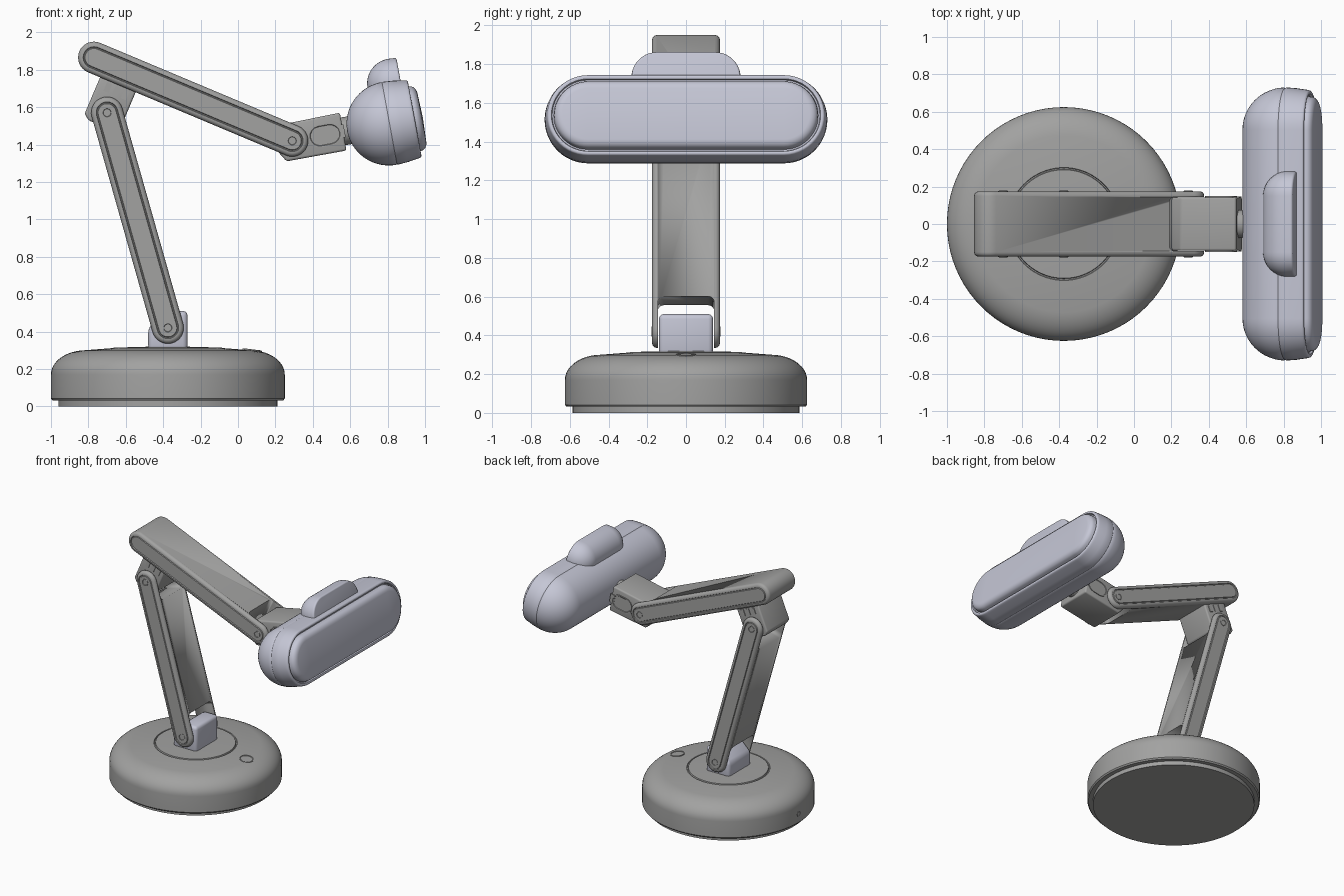
import bpy, bmesh, math
from mathutils import Vector, Matrix

cube = bpy.data.objects.get("Cube")
if cube:
    bpy.data.objects.remove(cube, do_unlink=True)

Y, Z = Vector((0, 1, 0)), Vector((0, 0, 1))


def material(name, rgb):
    m = bpy.data.materials.new(name)
    m.use_nodes = True
    m.diffuse_color = (*rgb, 1)
    m.node_tree.nodes["Principled BSDF"].inputs["Base Color"].default_value = (*rgb, 1)
    return m


GRAY = material("warm gray", (0.36, 0.36, 0.355))
PALE = material("pale lavender gray", (0.56, 0.57, 0.67))


def finish(bm, name, mat):
    bmesh.ops.recalc_face_normals(bm, faces=bm.faces[:])
    me = bpy.data.meshes.new(name)
    bm.to_mesh(me)
    bm.free()
    ob = bpy.data.objects.new(name, me)
    bpy.context.collection.objects.link(ob)
    me.materials.append(mat)
    bpy.ops.object.select_all(action='DESELECT')
    ob.select_set(True)
    bpy.context.view_layer.objects.active = ob
    bpy.ops.object.shade_smooth_by_angle(angle=math.radians(32))
    return ob


def loft(name, mat, centre, axis, u, half, profile, seg=16):
    """Stack stadium rings (circles if half is 0) of (offset, radius) along axis."""
    bm = bmesh.new()
    axis, u = Vector(axis).normalized(), Vector(u).normalized()
    v = axis.cross(u)
    rings = []
    for a, r in profile:
        ring = []
        for side in (1, -1):
            for i in range(seg + 1):
                t = math.pi * (i / seg - 0.5)
                p = u * side * (half + r * math.cos(t)) + v * side * r * math.sin(t)
                ring.append(bm.verts.new(Vector(centre) + axis * a + p))
        rings.append(ring)
    n = len(rings[0])
    for lo, hi in zip(rings, rings[1:]):
        for i in range(n):
            j = (i + 1) % n
            bm.faces.new((lo[i], lo[j], hi[j], hi[i]))
    for ring, (a, r) in zip((rings[0], rings[-1]), (profile[0], profile[-1])):
        if r > 0:
            bm.faces.new(ring)
    bmesh.ops.remove_doubles(bm, verts=bm.verts[:], dist=1e-5)
    return finish(bm, name, mat)


def prism(name, mat, points, half_width, bevel=0.012):
    """Extrude an x-z outline symmetrically across y and round its edges."""
    bm = bmesh.new()
    face = bm.faces.new([bm.verts.new((x, -half_width, z)) for x, z in points])
    ext = bmesh.ops.extrude_face_region(bm, geom=[face])
    moved = [g for g in ext["geom"] if isinstance(g, bmesh.types.BMVert)]
    bmesh.ops.translate(bm, verts=moved, vec=Y * 2 * half_width)
    if bevel:
        bmesh.ops.bevel(bm, geom=bm.edges[:], offset=bevel, segments=3,
                        profile=0.5, affect='EDGES')
    return finish(bm, name, mat)


def block(name, mat, centre, x_dir, size, bevel=0.0):
    """Box whose local x runs along x_dir in the x-z plane."""
    bm = bmesh.new()
    x = Vector(x_dir).normalized()
    rot = Matrix((x, Y, x.cross(Y))).transposed().to_4x4()
    mat4 = Matrix.Translation(centre) @ rot @ Matrix.Diagonal((*size, 1))
    bmesh.ops.create_cube(bm, size=1, matrix=mat4)
    if bevel:
        bmesh.ops.bevel(bm, geom=bm.edges[:], offset=bevel, segments=4,
                        profile=0.5, affect='EDGES')
    return finish(bm, name, mat)


def arc(a0, r0, da, dr, start, stop, n):
    """Elliptic run of profile points."""
    ts = [math.radians(start + (stop - start) * i / n) for i in range(n + 1)]
    return [(a0 + da * math.sin(t), r0 + dr * math.cos(t)) for t in ts]


# Heavy round base with foot plate and swivel ring
base = [(0, 0.585), (0.032, 0.585), (0.032, 0.617), (0.042, 0.625)]
base += arc(0.17, 0.44, 0.13, 0.185, 0, 80, 10)
base += [(0.311, 0.302), (0.303, 0.299), (0.303, 0.293), (0.314, 0.29), (0.322, 0)]
loft("base", GRAY, (-0.375, 0, 0), Z, Y, 0, base, 40)
loft("touch_button", GRAY, (0.075, 0, 0.297), (0.12, 0, 1), Y, 0,
     [(-0.01, 0.052), (0.006, 0.052), (0.008, 0.048), (0.004, 0.044), (0.004, 0)])
loft("power_socket", GRAY, (-1.0, 0, 0.11), (1, 0, 0), Y, 0,
     [(0.01, 0.022), (-0.001, 0.022), (-0.001, 0.015), (0.004, 0.012), (0.004, 0)])

# Bracket standing on the swivel ring
prism("base_bracket", PALE,
      [(-0.48, 0.3), (-0.27, 0.3), (-0.27, 0.51), (-0.39, 0.51), (-0.48, 0.42)],
      0.14, 0.025)


# Arms: rounded bars with a grooved side outline and forked ends
def arm(name, start, end, forks):
    start, end = Vector(start), Vector(end)
    d = (end - start).normalized()
    edge = arc(0.15, 0.06, 0.025, 0.025, 0, 90, 5)
    side = edge + [(0.175, 0.058), (0.168, 0.055), (0.168, 0.051), (0.174, 0.048)]
    profile = [(-a, r) for a, r in reversed(side)] + side
    ob = loft(name, GRAY, (start + end) / 2, Y, d, (end - start).length / 2, profile)
    for pivot, inward, depth in ((start, d, forks[0]), (end, -d, forks[1])):
        if depth:
            mid = pivot + inward * (depth - 0.2)
            cutter = block("slot_cutter", GRAY, mid, d, (0.4, 0.29, 0.3), 0.03)
            cutter.hide_render = True
            mod = ob.modifiers.new("slot", 'BOOLEAN')
            mod.operation, mod.solver, mod.object = 'DIFFERENCE', 'EXACT', cutter
            bpy.context.view_layer.objects.active = ob
            bpy.ops.object.modifier_apply(modifier=mod.name)
            bpy.data.objects.remove(cutter, do_unlink=True)
            for s in (-1, 1):
                loft(name + "_pivot_cap", GRAY, pivot + Y * s * 0.172, Y * s, Z, 0,
                     [(0, 0.026), (0.005, 0.026), (0.006, 0.022), (0.003, 0.02)], 12)


arm("lower_arm", (-0.375, 0, 0.42), (-0.7, 0, 1.57), (0.165, 0.15))
arm("upper_arm", (-0.77, 0, 1.865), (0.29, 0, 1.42), (0, 0.145))

# Elbow block between the two arms
prism("elbow_block", GRAY,
      [(-0.82, 1.565), (-0.80, 1.53), (-0.71, 1.49), (-0.625, 1.495),
       (-0.53, 1.72), (-0.72, 1.80)], 0.143)
up, across = Vector((0.39, 0, 0.92)), Vector((0.92, 0, -0.39))
for s in (-1, 1):
    for k in (-0.05, 0.0, 0.05):
        block("elbow_hinge_tab", GRAY, Vector((-0.65, s * 0.144, 1.685)) + across * k,
              up, (0.05, 0.008, 0.03))

# Wrist block carrying the head
tilt = Vector((0.984, 0, 0.18))
prism("wrist_block", GRAY,
      [(0.215, 1.36), (0.26, 1.31), (0.58, 1.368), (0.545, 1.57),
       (0.25, 1.51), (0.2, 1.46)], 0.143)
for s in (-1, 1):
    loft("wrist_side_plate", GRAY, (0.465, s * 0.143, 1.45), Y * s, tilt, 0.028,
         [(0, 0.06), (0.006, 0.06), (0.006, 0.053), (0.002, 0.05)], 8)
    block("wrist_hinge_tab", GRAY, (0.55, s * 0.143, 1.47), tilt, (0.04, 0.008, 0.07))
loft("neck", GRAY, (0.54, 0, 1.466), tilt, Y, 0, [(0, 0.075), (0.09, 0.075)])

# Pill-shaped lamp head: domed back, seam, front rim and bulging light panel
head = arc(0, 0, 0.23, 0.225, -90, -2, 14)
head += [(0, 0.222), (0.006, 0.225), (0.06, 0.221), (0.115, 0.213)]
head += arc(0.125, 0.198, 0.012, 0.013, 10, 90, 4)
head += [(0.135, 0.19), (0.122, 0.186), (0.122, 0.178)]
head += arc(0.14, 0.13, 0.036, 0.045, 0, 85, 6) + [(0.181, 0)]
loft("lamp_head", PALE, (0.81, 0, 1.513), tilt, Y, 0.505, head, 24)

# Smaller sensor hump on top of the head
hump = arc(0, 0, 0.135, 0.133, -90, 0, 10) + [(0.03, 0.131)]
hump += arc(0.034, 0.12, 0.012, 0.011, 0, 90, 4)
loft("sensor_hump", PALE, (0.825, 0, 1.727), tilt, Y, 0.15, hump, 20)
